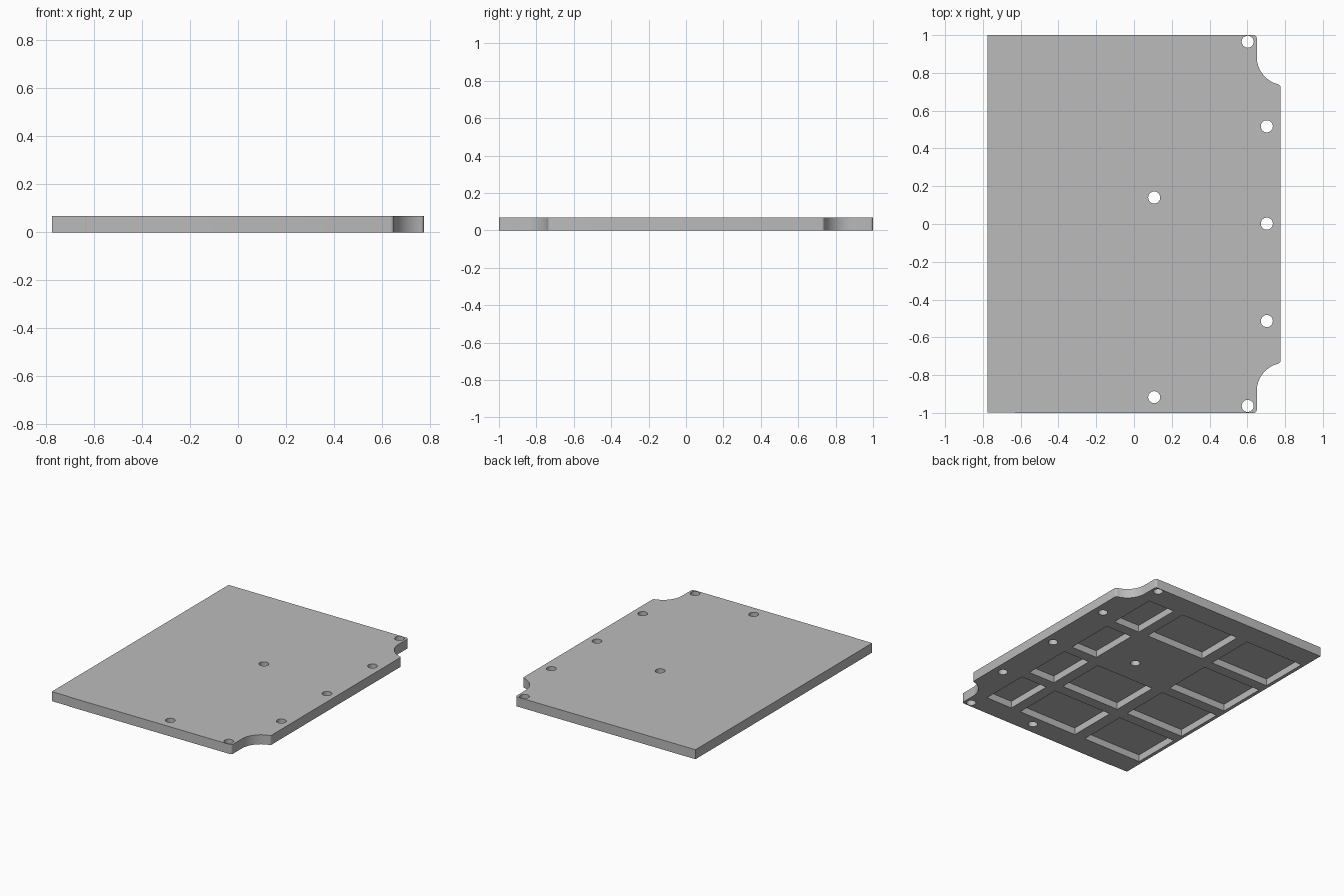
import bpy
import bmesh
from math import cos, sin, pi, radians

THICK = 0.068      # plate thickness
DEPTH = 0.05       # underside pocket depth

if "Cube" in bpy.data.objects:
    bpy.data.objects.remove(bpy.data.objects["Cube"], do_unlink=True)

grey = bpy.data.materials.new("plain grey")
grey.use_nodes = True
grey.diffuse_color = (0.5, 0.5, 0.5, 1)
grey.node_tree.nodes["Principled BSDF"].inputs["Base Color"].default_value = (0.5, 0.5, 0.5, 1)


def arc(cx, cy, r, start, end, steps):
    """Points along an arc, angles in degrees."""
    angles = [radians(start + (end - start) * i / steps) for i in range(steps + 1)]
    return [(cx + r * cos(a), cy + r * sin(a)) for a in angles]


def prism(bm, outline, low, high):
    """Add a closed straight-sided solid over an anticlockwise outline."""
    bottom = [bm.verts.new((x, y, low)) for x, y in outline]
    top = [bm.verts.new((x, y, high)) for x, y in outline]
    bm.faces.new(top)
    bm.faces.new(bottom[::-1])
    for i in range(len(outline)):
        j = (i + 1) % len(outline)
        bm.faces.new((bottom[i], bottom[j], top[j], top[i]))


def make_object(name, bm):
    mesh = bpy.data.meshes.new(name)
    bm.to_mesh(mesh)
    bm.free()
    mesh.materials.append(grey)
    obj = bpy.data.objects.new(name, mesh)
    bpy.context.collection.objects.link(obj)
    return obj


# Plate outline: back half with scooped corner, mirrored to the front
back = (arc(0.76, 0.725, 0.015, 0, 75, 4)
        + arc(0.80, 0.885, 0.15, 255, 180, 16)
        + arc(0.635, 0.985, 0.015, 0, 90, 4)
        + [(-0.775, 1.0)])
front = [(x, -y) for x, y in reversed(back)]
# Slight step in the front edge near its right end
front[:1] = [(-0.775, -0.997), (-0.635, -0.997), (-0.63, -1.0)]
bm = bmesh.new()
prism(bm, back + front, 0, THICK)
plate = make_object("base_plate", bm)

# Screw holes and underside pockets
bm = bmesh.new()
holes = [(0.602, 0.965), (0.602, -0.963), (0.703, 0.517), (0.703, 0.002),
         (0.703, -0.514), (0.107, 0.14), (0.107, -0.917)]
for x, y in holes:
    prism(bm, arc(x, y, 0.032, 0, 345, 23), -0.1, 0.2)

rows = [(-0.75, -0.28, (0, 1, 2, 3)),
        (-0.194, 0.277, (0, 1, 3)),
        (0.355, 0.565, (0, 1, 2, 3))]
for left, right, places in rows:
    for k in places:
        y = -0.842 + 0.438 * k
        prism(bm, [(left, y), (right, y), (right, y + 0.36), (left, y + 0.36)], -0.1, DEPTH)
cutter = make_object("hole_and_pocket_cutter", bm)
cutter.hide_render = True

cut = plate.modifiers.new("cut", 'BOOLEAN')
cut.operation = 'DIFFERENCE'
cut.solver = 'EXACT'
cut.object = cutter
bpy.ops.object.select_all(action='DESELECT')
plate.select_set(True)
bpy.context.view_layer.objects.active = plate
bpy.ops.object.modifier_apply(modifier=cut.name)
bpy.data.objects.remove(cutter, do_unlink=True)
bpy.ops.object.shade_smooth_by_angle(angle=radians(30))
